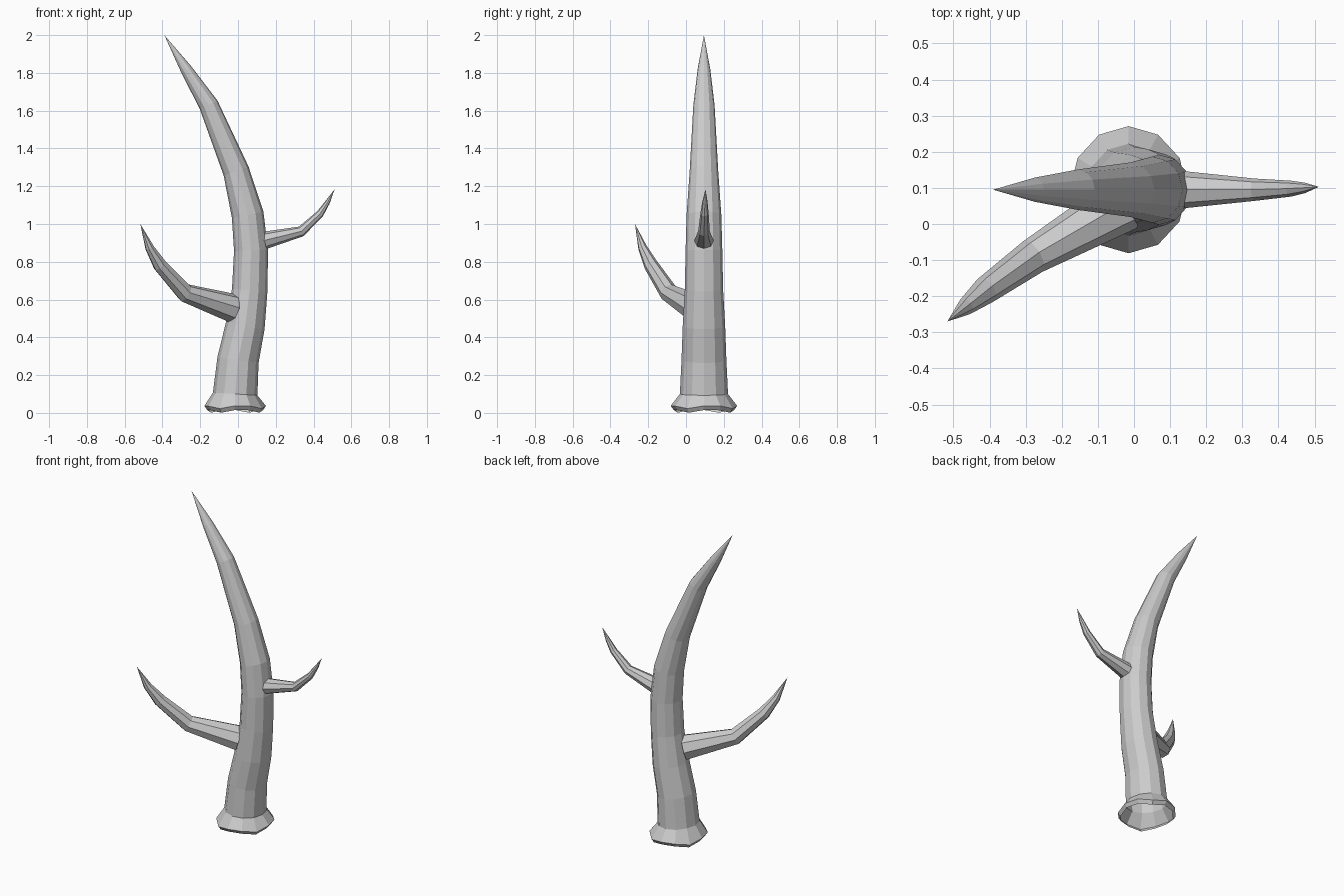
import bpy, bmesh, math
from mathutils import Vector

if "Cube" in bpy.data.objects:
    bpy.data.objects.remove(bpy.data.objects["Cube"])


def horn(name, path, sides, side_dir, wide=1.0, wavy=0):
    """Tapered tube through (x, y, z, radius) rings, ending in a point; base stays open."""
    bm = bmesh.new()
    pts = [Vector(p[:3]) for p in path]
    rings = []
    for i, p in enumerate(path[:-1]):
        t = (pts[i + 1] - pts[max(i - 1, 0)]).normalized()
        side = Vector(side_dir)
        side = (side - t * side.dot(t)).normalized()
        up = t.cross(side)
        ring = []
        for k in range(sides):
            a = 2 * math.pi * k / sides
            co = pts[i] + p[3] * (side * wide * math.cos(a) + up * math.sin(a))
            if i < wavy:
                co.z += 0.009 * math.sin(4 * a + 0.6)
            ring.append(bm.verts.new(co))
        rings.append(ring)
    for a, b in zip(rings, rings[1:]):
        for k in range(sides):
            n = (k + 1) % sides
            bm.faces.new((a[k], a[n], b[n], b[k]))
    tip = bm.verts.new(pts[-1])
    for k in range(sides):
        bm.faces.new((rings[-1][k], rings[-1][(k + 1) % sides], tip))
    bm.normal_update()
    me = bpy.data.meshes.new(name)
    bm.to_mesh(me)
    bm.free()
    ob = bpy.data.objects.new(name, me)
    bpy.context.collection.objects.link(ob)
    return ob


Y = 0.095

# Main beam with flared, wavy burr at the open base
horn("main_beam", [
    (-0.015, Y, 0.010, 0.148), (-0.015, Y, 0.032, 0.163),
    (-0.015, Y, 0.10, 0.118), (0.0, Y, 0.28, 0.110),
    (0.038, Y, 0.46, 0.104), (0.062, Y, 0.65, 0.094),
    (0.069, Y, 0.86, 0.090), (0.051, Y, 1.05, 0.085),
    (-0.010, Y, 1.28, 0.070), (-0.155, Y, 1.63, 0.052),
    (-0.275, Y, 1.82, 0.031), (-0.39, Y, 2.0, 0)],
    12, (0, 1, 0), 1.08, wavy=2)

# Large front-left tine
horn("lower_tine", [
    (-0.03, 0.055, 0.555, 0.077), (-0.28, -0.09, 0.635, 0.050),
    (-0.413, -0.185, 0.782, 0.038), (-0.468, -0.23, 0.875, 0.024),
    (-0.517, -0.27, 1.0, 0)],
    8, (0.55, -0.83, 0))

# Small right tine
horn("upper_tine", [
    (0.135, Y, 0.912, 0.047), (0.335, Y, 0.961, 0.028),
    (0.435, 0.098, 1.055, 0.020), (0.474, 0.1, 1.115, 0.013),
    (0.512, 0.103, 1.185, 0)],
    8, (0, 1, 0), 1.1)
